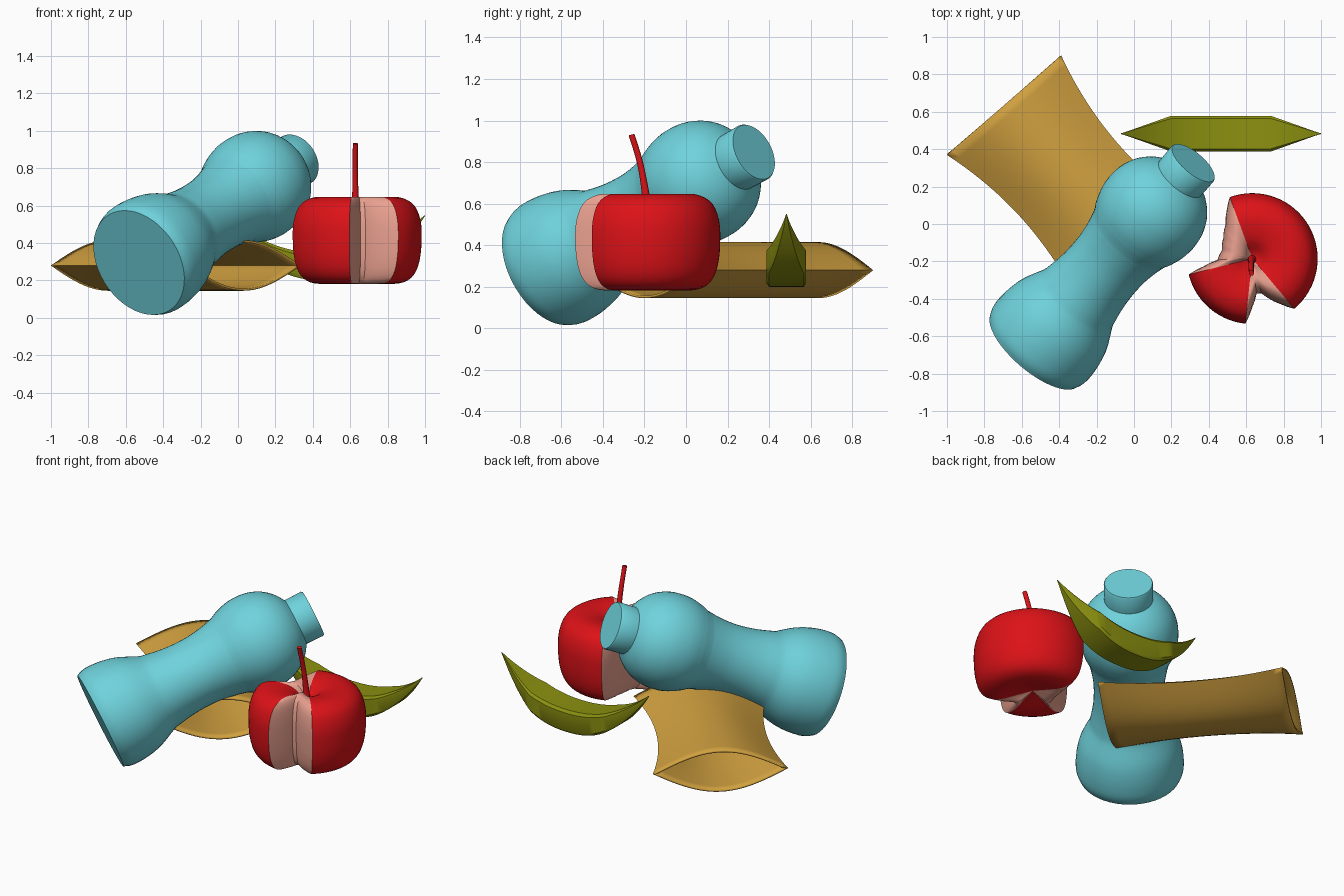
import bpy, bmesh, math
from mathutils import Vector

if "Cube" in bpy.data.objects:
    bpy.data.objects.remove(bpy.data.objects["Cube"])


def material(name, rgb):
    m = bpy.data.materials.new(name)
    m.diffuse_color = (*rgb, 1)
    m.use_nodes = True
    m.node_tree.nodes["Principled BSDF"].inputs["Base Color"].default_value = m.diffuse_color
    return m


CYAN = material("cyan", (0.16, 0.65, 0.72))
RED = material("red", (0.72, 0.006, 0.009))
PINK = material("flesh", (0.83, 0.36, 0.28))
TAN = material("tan", (0.63, 0.35, 0.05))
OLIVE = material("olive", (0.26, 0.28, 0.005))


def smooth_path(pts, n=4):
    """Catmull-Rom curve through the points."""
    p = [Vector(q) for q in pts]
    p = [2 * p[0] - p[1]] + p + [2 * p[-1] - p[-2]]
    out = []
    for i in range(1, len(p) - 2):
        a, b, c, d = p[i - 1:i + 3]
        for k in range(n):
            t = k / n
            out.append(0.5 * (2 * b + (c - a) * t + (2 * a - 5 * b + 4 * c - d) * t * t
                              + (3 * b - a - 3 * c + d) * t ** 3))
    return out + [p[-2]]


def loft(name, rings, mats, caps=True, mat_of=None, angle=35):
    """Skin closed rings of points; mat_of picks a material by column."""
    bm = bmesh.new()
    vs = [[bm.verts.new(p) for p in r] for r in rings]
    n = len(vs[0])
    for a, b in zip(vs, vs[1:]):
        for j in range(n):
            k = (j + 1) % n
            f = bm.faces.new((a[j], a[k], b[k], b[j]))
            if mat_of:
                f.material_index = mat_of(j)
    if caps:
        bm.faces.new(vs[0][::-1])
        bm.faces.new(vs[-1])
    bmesh.ops.recalc_face_normals(bm, faces=bm.faces)
    me = bpy.data.meshes.new(name)
    bm.to_mesh(me)
    bm.free()
    for m in mats:
        me.materials.append(m)
    me.shade_smooth()
    me.set_sharp_from_angle(angle=math.radians(angle))
    ob = bpy.data.objects.new(name, me)
    bpy.context.collection.objects.link(ob)
    return ob


# Bottle: profile turned about a tilted axis
BASE = Vector((-0.53, -0.67, 0.295))
AXIS = Vector((0.85, 1.0, 0.555)).normalized()
SIDE = AXIS.cross(Vector((0, 0, 1))).normalized()
UP = SIDE.cross(AXIS)


def turned(name, profile, n=48):
    rings = [[BASE + AXIS * t + r * (SIDE * math.cos(a) + UP * math.sin(a))
              for a in (2 * math.pi * j / n for j in range(n))] for r, t in profile]
    return loft(name, rings, [CYAN])


turned("bottle_body",
       smooth_path([(0.303, 0), (0.318, 0.04), (0.322, 0.09), (0.315, 0.17), (0.293, 0.26),
                    (0.243, 0.37)])
       + smooth_path([(0.236, 0.39), (0.218, 0.5), (0.211, 0.6), (0.214, 0.7),
                      (0.228, 0.79), (0.245, 0.86)])
       + smooth_path([(0.265, 0.9), (0.287, 0.97), (0.295, 1.04), (0.287, 1.12),
                      (0.255, 1.2), (0.2, 1.265), (0.13, 1.312)]))
turned("bottle_cap", [(0.143, 1.26), (0.145, 1.30), (0.147, 1.412), (0.142, 1.42)])

# Apple: turned profile whose radius shrinks in two bites
AC = Vector((0.632, -0.185, 0))
OUTLINE = [(-50, 1.0), (0, 1.0), (60, 1.0), (110, 1.0), (117, 0.85), (128, 0.66), (145, 0.54),
           (165, 0.48), (182, 0.53), (189, 0.75), (194, 1.0), (230, 1.0), (264, 1.0),
           (270, 0.75), (277, 0.54), (285, 0.55), (292, 0.65), (302, 0.82), (310, 1.0)]


def bite(deg):
    for (a, u), (b, v) in zip(OUTLINE, OUTLINE[1:]):
        if a <= deg <= b:
            return u + (v - u) * (deg - a) / (b - a)


degs = []
for (a, _), (b, _) in zip(OUTLINE, OUTLINE[1:]):
    k = max(2, round((b - a) / 5))
    degs += [a + (b - a) * i / k for i in range(k)]
apple_profile = smooth_path([(0.003, 0.57), (0.04, 0.585), (0.1, 0.627), (0.18, 0.646),
                             (0.25, 0.64), (0.312, 0.6), (0.344, 0.52), (0.35, 0.43),
                             (0.343, 0.33), (0.32, 0.25), (0.275, 0.2), (0.2, 0.182),
                             (0.1, 0.2), (0.003, 0.22)], 3)
rings = [[AC + Vector((r * bite(d) * math.cos(math.radians(d)),
                       r * bite(d) * math.sin(math.radians(d)), z)) for d in degs]
         for r, z in apple_profile]
loft("apple", rings, [RED, PINK],
     mat_of=lambda j: int(110 <= degs[j] < 194 or 264 <= degs[j] < 310))

# Apple stem
stem = smooth_path([(0.63, -0.19, 0.55), (0.628, -0.195, 0.65), (0.626, -0.222, 0.8),
                    (0.628, -0.262, 0.932)])
rings = []
for i, p in enumerate(stem):
    r = 0.014 + 0.012 * (1 - i / (len(stem) - 1)) ** 3
    rings.append([p + Vector((r * math.cos(a), r * math.sin(a), 0.25 * r * math.sin(a)))
                  for a in (math.pi * j / 6 for j in range(12))])
loft("apple_stem", rings, [RED])

# Banana: upturned crescent with squarish section, pointed ends
rings = []
for i in range(33):
    u = -1 + i / 16
    x, e = 0.465 + 0.535 * u, abs(u)
    low = 0.2 + 0.345 * e ** 2.4
    high = 0.345 + 0.205 * e ** 2.2
    w = 0.095 * min(1, max(0.02, 2.0 * (1 - e))) if e > 0.55 else 0.095
    w = min(w, 0.095 - 0.012 * max(0, 1 - abs(e - 0.5) / 0.12) * (e > 0.5))
    c = 0.12 * (high - low)
    sec = [(-w, low + c), (-0.88 * w, low), (0.88 * w, low), (w, low + c),
           (w, high - c), (0.85 * w, high), (-0.85 * w, high), (-w, high - c)]
    rings.append([Vector((x, 0.483 + y, z)) for y, z in sec])
loft("banana", rings, [OLIVE])

# Flattened open tube: lens section, narrower in the middle
START = Vector((-0.695, 0.635, 0.28))
ALONG = Vector((0.656, -0.755, 0))
ACROSS = Vector((0.755, 0.656, 0))
rings = []
for i in range(21):
    s = i / 20
    half = 0.325 + 0.08 * (2 * s - 1) ** 2
    us = [-1 + j / 12 for j in range(25)]
    sec = [(u, math.cos(math.pi * u / 2)) for u in us]
    sec += [(u, -math.cos(math.pi * u / 2)) for u in us[-2:0:-1]]
    rings.append([START + ALONG * 1.105 * s + ACROSS * half * u + Vector((0, 0, 0.135 * h))
                  for u, h in sec])
tube = loft("flattened_tube", rings, [TAN], caps=False)
wall = tube.modifiers.new("wall", 'SOLIDIFY')
wall.thickness = 0.012
wall.offset = -1
